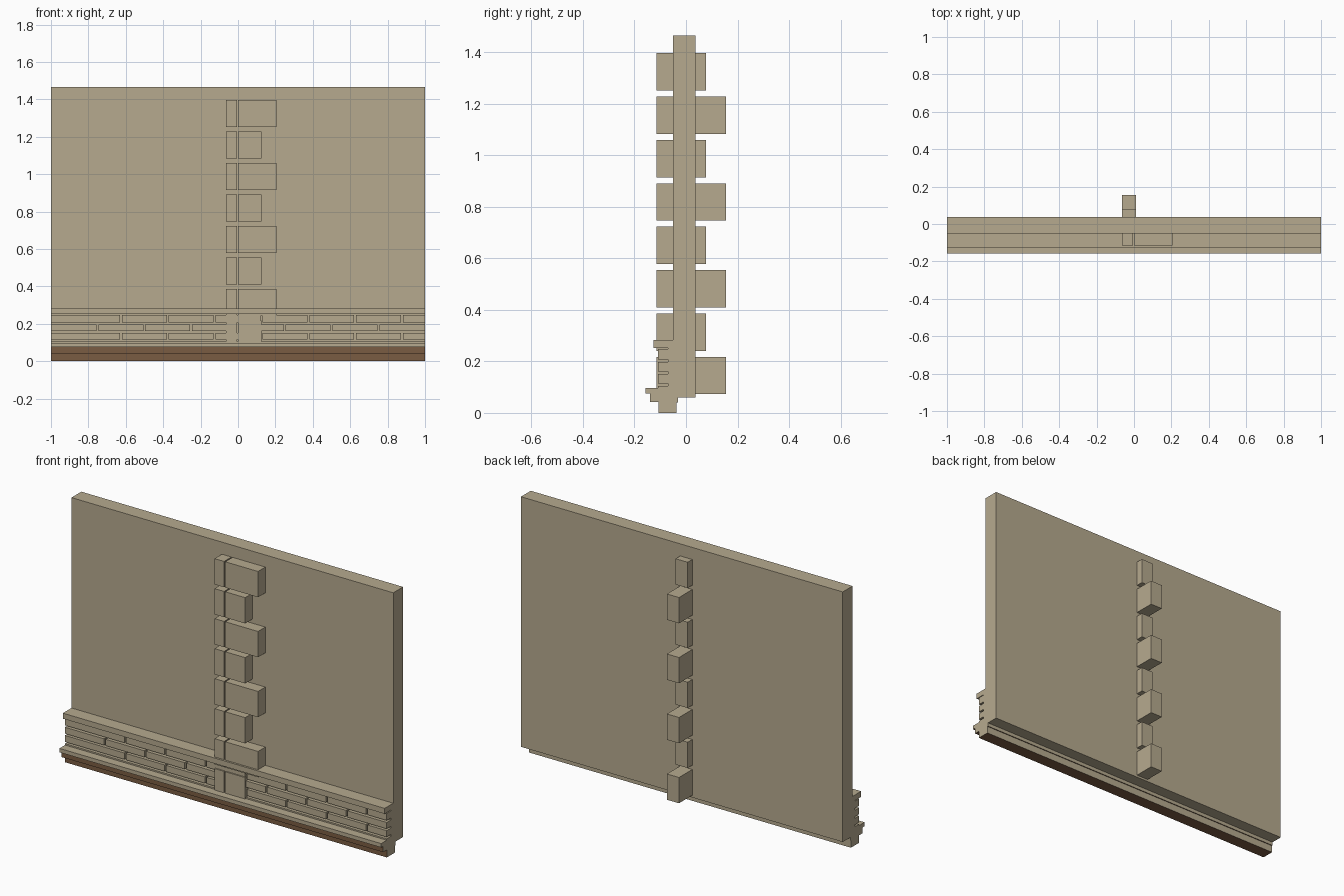
import bpy
import bmesh

cube = bpy.data.objects.get("Cube")
if cube:
    bpy.data.objects.remove(cube, do_unlink=True)


def make_material(name, color):
    mat = bpy.data.materials.new(name)
    mat.use_nodes = True
    mat.diffuse_color = color
    mat.node_tree.nodes["Principled BSDF"].inputs["Base Color"].default_value = color
    return mat


stone = make_material("tan stone", (0.468, 0.402, 0.275, 1))
earth = make_material("brown base", (0.195, 0.107, 0.054, 1))


def finish(name, bm, mats=(stone,)):
    bmesh.ops.recalc_face_normals(bm, faces=bm.faces)
    mesh = bpy.data.meshes.new(name)
    bm.to_mesh(mesh)
    bm.free()
    for mat in mats:
        mesh.materials.append(mat)
    obj = bpy.data.objects.new(name, mesh)
    bpy.context.collection.objects.link(obj)
    return obj


def add_box(bm, x, y, z):
    """Add a box given its (low, high) range on each axis."""
    verts = bmesh.ops.create_cube(bm, size=1)["verts"]
    for v in verts:
        v.co = [r[0] + (c + 0.5) * (r[1] - r[0]) for c, r in zip(v.co, (x, y, z))]


def box(name, x, y, z):
    bm = bmesh.new()
    add_box(bm, x, y, z)
    return finish(name, bm)


FULL = (-1, 1)
WALL_FRONT, WALL_BACK = -0.05, 0.037

# Main wall slab, mortar backing and trim above the brickwork
box("wall", FULL, (WALL_FRONT, WALL_BACK), (0.06, 1.465))
box("mortar_backing", FULL, (-0.07, WALL_FRONT), (0.09, 0.26))
box("upper_ledge", FULL, (-0.126, WALL_FRONT), (0.252, 0.283))
box("lower_lip", FULL, (-0.108, -0.07), (0.096, 0.105))

# Stepped plinth, extruded along the wall
profile = [(-0.05, 0.097), (-0.157, 0.097), (-0.157, 0.075), (-0.14, 0.075),
           (-0.14, 0.042), (-0.107, 0.042), (-0.107, 0), (-0.036, 0),
           (-0.036, 0.04), (-0.031, 0.04), (-0.031, 0.06), (-0.05, 0.06)]
bm = bmesh.new()
end = bm.faces.new([bm.verts.new((-1, y, z)) for y, z in profile])
moved = bmesh.ops.extrude_face_region(bm, geom=[end])["geom"]
bmesh.ops.translate(bm, vec=(2, 0, 0),
                    verts=[g for g in moved if isinstance(g, bmesh.types.BMVert)])
bmesh.ops.recalc_face_normals(bm, faces=bm.faces)
# Brown on the low faces that look forward or down
for f in bm.faces:
    low = f.calc_center_median().z < 0.08
    if low and (f.normal.y < -0.5 or f.normal.z < -0.5):
        f.material_index = 1
finish("plinth", bm, (stone, earth))

# Three brick courses in running bond
JOINT = 0.005
bm = bmesh.new()
for first, z in ((-0.626, (0.208, 0.248)), (-0.752, (0.161, 0.197)), (-0.626, (0.115, 0.151))):
    cuts = [-1 - JOINT]
    x = first
    while x < 0.95:
        cuts.append(x)
        x += 0.2505
    cuts.append(1 + JOINT)
    for a, b in zip(cuts, cuts[1:]):
        add_box(bm, (a + JOINT, b - JOINT), (-0.108, -0.07), z)
finish("bricks", bm)

# Corner stones alternating long and short on both sides of the wall
for i in range(8):
    top = 1.397 - 0.1685 * i
    z = (top - 0.145, top)
    wide, deep = (0.205, 0.078) if i % 2 == 0 else (0.125, 0.155)
    front = (-0.115, WALL_FRONT)
    box(f"corner_stone_edge_{i + 1}", (-0.065, -0.006), front, z)
    box(f"corner_stone_face_{i + 1}", (0.001, wide), front, z)
    box(f"corner_stone_back_{i + 1}", (-0.065, 0.01), (WALL_BACK, deep), z)
